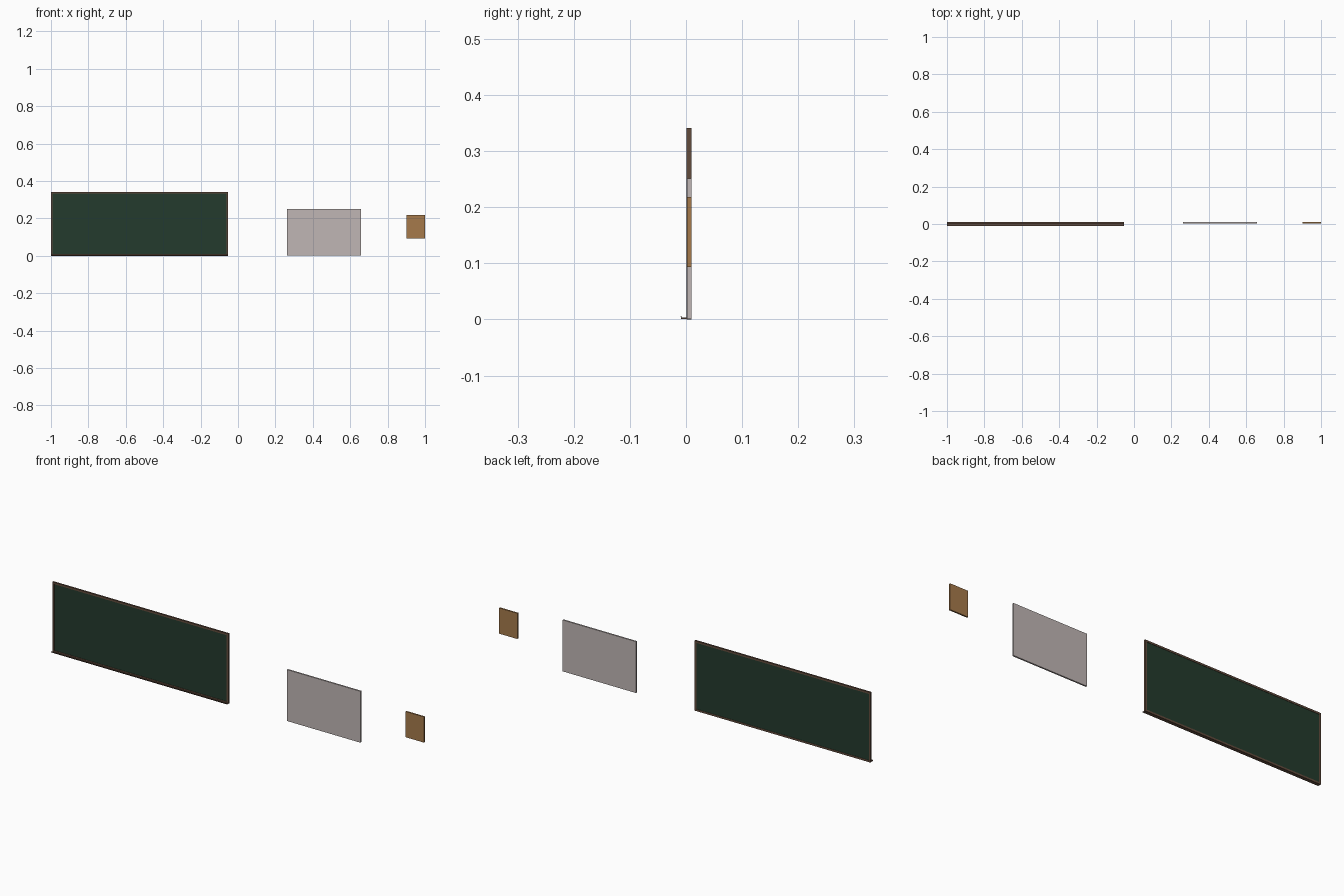
import bpy

if "Cube" in bpy.data.objects:
    bpy.data.objects.remove(bpy.data.objects["Cube"])


def material(name, rgb):
    m = bpy.data.materials.new(name)
    m.diffuse_color = (*rgb, 1.0)
    m.use_nodes = True
    m.node_tree.nodes["Principled BSDF"].inputs["Base Color"].default_value = m.diffuse_color
    return m


green = material("board green", (0.017, 0.043, 0.026))
brown = material("frame brown", (0.12, 0.07, 0.045))
grey = material("panel grey", (0.53, 0.47, 0.46))
cork = material("cork tan", (0.38, 0.195, 0.07))


def prism(name, profile, x0, x1, mat):
    """Extrude a closed (y, z) profile along x."""
    n = len(profile)
    verts = [(x, y, z) for x in (x0, x1) for y, z in profile]
    faces = [tuple(reversed(range(n))), tuple(range(n, 2 * n))]
    faces += [(i, (i + 1) % n, n + (i + 1) % n, n + i) for i in range(n)]
    mesh = bpy.data.meshes.new(name)
    mesh.from_pydata(verts, [], faces)
    mesh.materials.append(mat)
    ob = bpy.data.objects.new(name, mesh)
    bpy.context.collection.objects.link(ob)
    return ob


def box(name, x0, x1, y0, y1, z0, z1, mat):
    return prism(name, [(y0, z0), (y1, z0), (y1, z1), (y0, z1)], x0, x1, mat)


# Chalkboard: green slab set into a thin frame
L, R, TOP, W = -1.0, -0.053, 0.341, 0.009
Y0, Y1 = 0.001, 0.0095
box("chalkboard_surface", L + W, R - W, 0.003, 0.008, W, TOP - W, green)
box("frame_bottom", L, R, Y0, Y1, 0, W, brown)
box("frame_top", L, R, Y0, Y1, TOP - W, TOP, brown)
box("frame_left", L, L + W, Y0, Y1, W, TOP - W, brown)
box("frame_right", R - W, R, Y0, Y1, W, TOP - W, brown)

# Chalk tray: shallow shelf with a small front lip
prism("chalk_tray",
      [(Y0, 0.001), (Y0, 0.003), (-0.0075, 0.003), (-0.0085, 0.006),
       (-0.0095, 0.006), (-0.0085, 0.001)][::-1], L, R, brown)

# Plain wall panel and small cork board
box("grey_panel", 0.262, 0.658, 0.002, Y1, 0.001, 0.251, grey)
box("cork_board", 0.902, 1.0, 0.002, Y1, 0.093, 0.218, cork)
